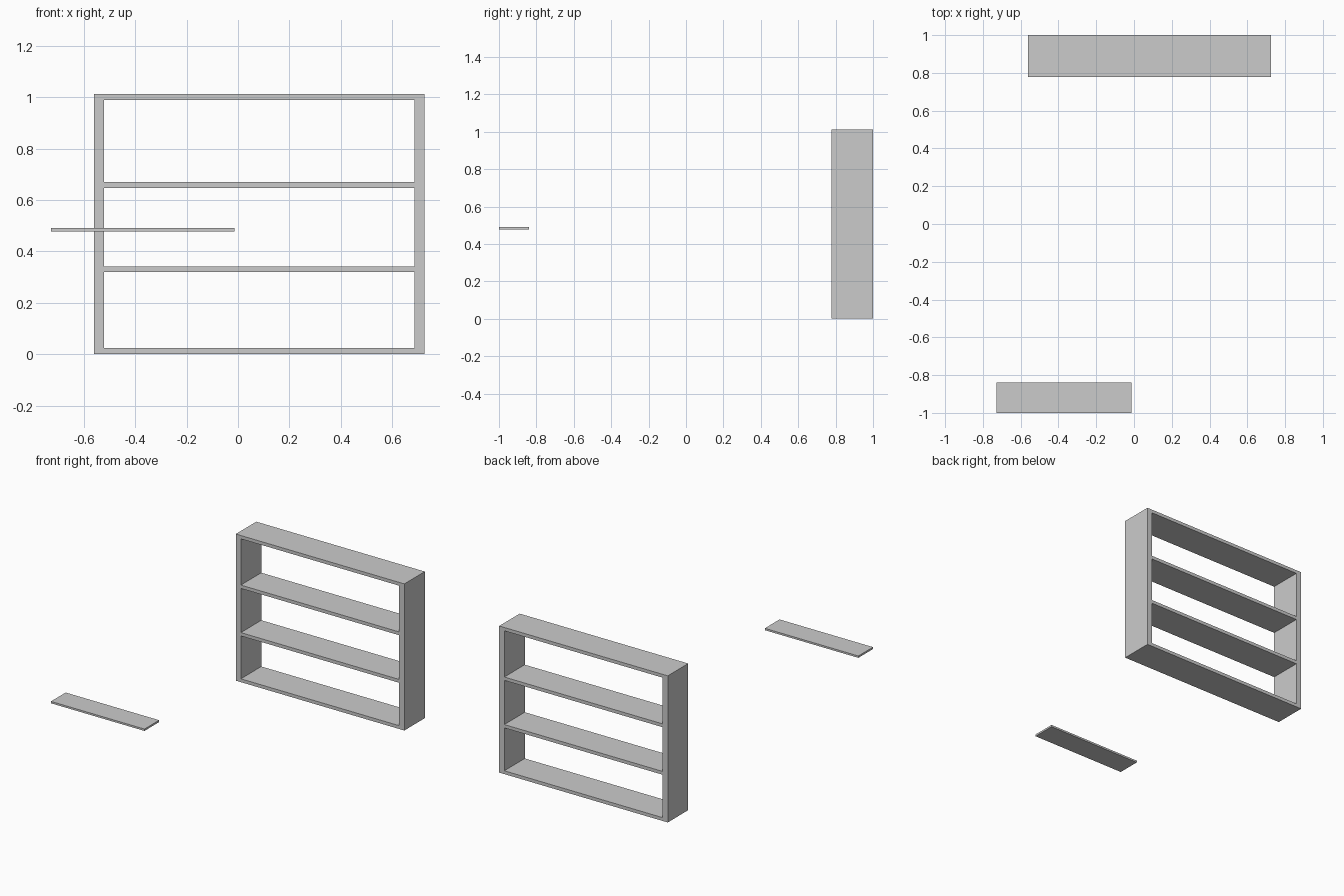
import bpy

default_cube = bpy.data.objects.get("Cube")
if default_cube:
    bpy.data.objects.remove(default_cube, do_unlink=True)

# One plain grey for everything
grey = bpy.data.materials.new("plain_grey")
grey.use_nodes = True
colour = (0.6, 0.6, 0.6, 1)
grey.diffuse_color = colour
for node in grey.node_tree.nodes:
    if node.type == "BSDF_PRINCIPLED":
        node.inputs["Base Color"].default_value = colour


def board(name, x, y, z):
    """Box spanning the given (low, high) range on each axis."""
    spans = (x, y, z)
    bpy.ops.mesh.primitive_cube_add(size=1, location=[(a + b) / 2 for a, b in spans])
    obj = bpy.context.object
    obj.name = name
    obj.scale = [b - a for a, b in spans]
    bpy.ops.object.transform_apply(location=False, rotation=False, scale=True)
    obj.data.materials.append(grey)
    return obj


# Open shelf unit at the back
left, right = 0.726, -0.561
side = 0.039
thick = 0.023
height = 1.012
depth = (0.777, 1.0)

board("right_side_panel", (right, right + side), depth, (0, height))
board("left_side_panel", (left - side, left), depth, (0, height))

levels = {
    "bottom_board": 0,
    "lower_shelf": 0.319,
    "upper_shelf": 0.647,
    "top_board": height - thick,
}
for name, z in levels.items():
    board(name, (right + side, left - side), depth, (z, z + thick))

# Separate floating shelf at the front
board("floating_shelf", (-0.728, -0.014), (-1.0, -0.84), (0.478, 0.491))
